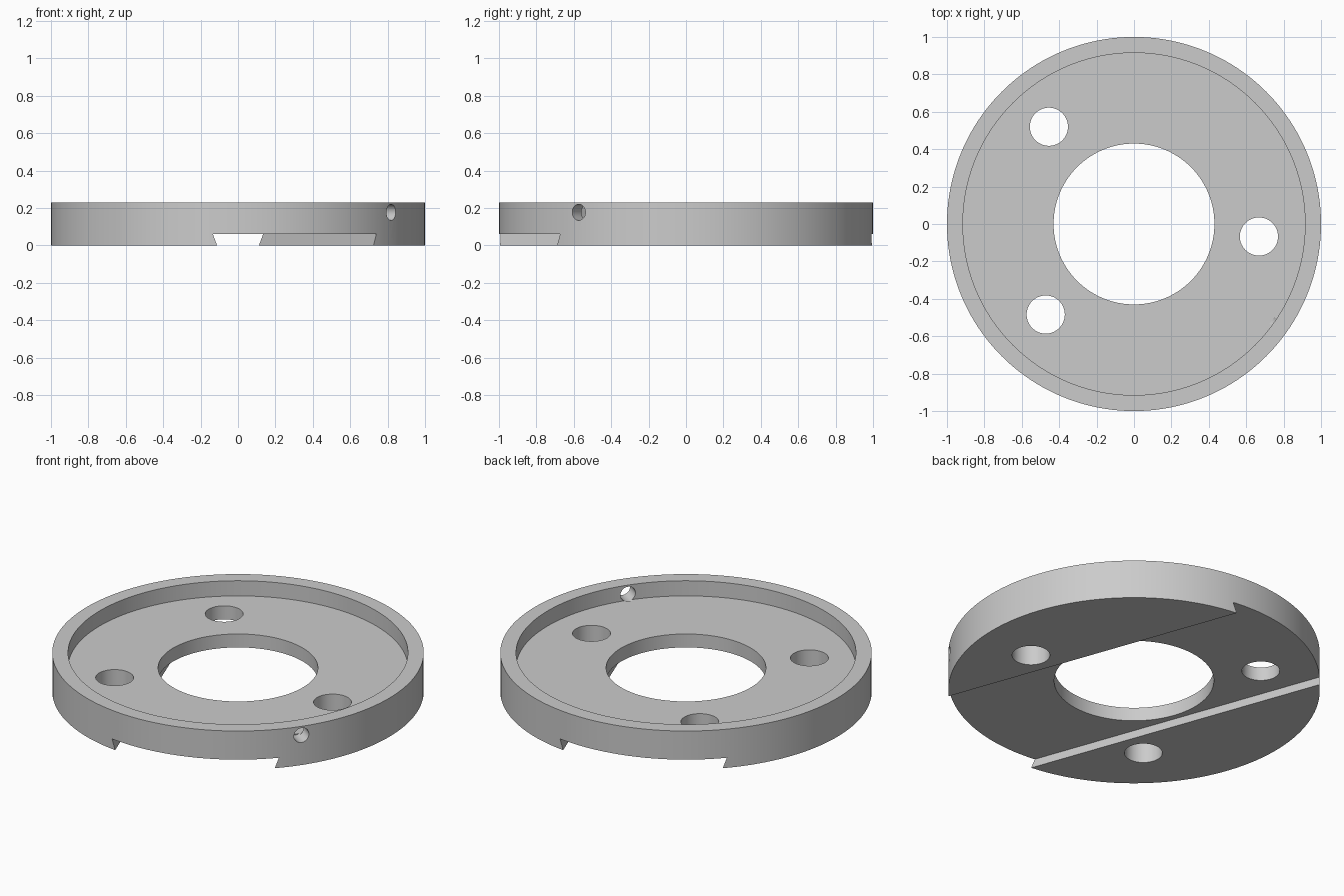
import bpy
import bmesh
from math import radians, sin, cos
from mathutils import Matrix, Vector

HEIGHT = 0.23
FLOOR_Z = 0.14
SEGMENTS = 160

if "Cube" in bpy.data.objects:
    bpy.data.objects.remove(bpy.data.objects["Cube"], do_unlink=True)

grey = bpy.data.materials.new("plain grey")
grey.use_nodes = True
colour = (0.6, 0.6, 0.6, 1)
grey.diffuse_color = colour
grey.node_tree.nodes["Principled BSDF"].inputs["Base Color"].default_value = colour


def add_object(name, bm):
    bmesh.ops.recalc_face_normals(bm, faces=bm.faces)
    mesh = bpy.data.meshes.new(name)
    bm.to_mesh(mesh)
    bm.free()
    obj = bpy.data.objects.new(name, mesh)
    bpy.context.collection.objects.link(obj)
    mesh.materials.append(grey)
    return obj


def cylinder(name, radius, depth, matrix, segments=64):
    bm = bmesh.new()
    bmesh.ops.create_cone(bm, cap_ends=True, segments=segments, radius1=radius,
                          radius2=radius, depth=depth, matrix=matrix)
    return add_object(name, bm)


def prism(name, profile, length, angle):
    """Extrude an x-z profile along y, then turn it about z."""
    bm = bmesh.new()
    face = bm.faces.new([bm.verts.new((x, -length / 2, z)) for x, z in profile])
    extruded = bmesh.ops.extrude_face_region(bm, geom=[face])["geom"]
    verts = [v for v in extruded if isinstance(v, bmesh.types.BMVert)]
    bmesh.ops.translate(bm, verts=verts, vec=(0, length, 0))
    bmesh.ops.rotate(bm, verts=bm.verts, matrix=Matrix.Rotation(angle, 3, "Z"))
    return add_object(name, bm)


# Ring with a raised outer rim, turned from its cross-section
section = [(0.43, 0), (1, 0), (1, HEIGHT), (0.915, HEIGHT),
           (0.915, FLOOR_Z), (0.43, FLOOR_Z)]
bm = bmesh.new()
loops = []
for i in range(SEGMENTS):
    a = radians(360) * i / SEGMENTS
    loops.append([bm.verts.new((r * cos(a), r * sin(a), z)) for r, z in section])
for i, loop in enumerate(loops):
    following = loops[(i + 1) % SEGMENTS]
    for j in range(len(section)):
        k = (j + 1) % len(section)
        bm.faces.new((loop[j], following[j], following[k], loop[k]))
ring = add_object("flange_ring", bm)

# Three mounting holes
cutters = []
for x, y in [(-0.455, 0.52), (0.668, -0.067), (-0.472, -0.484)]:
    cutters.append(cylinder("mounting_hole_cutter", 0.102, 1,
                            Matrix.Translation((x, y, 0.1))))

# Radial set-screw hole through the rim, just grazing the floor
direction = Vector((cos(radians(-35)), sin(radians(-35)), 0))
turn = direction.to_track_quat("Z", "Y").to_matrix().to_4x4()
place = Matrix.Translation(direction * 1.0 + Vector((0, 0, 0.177)))
cutters.append(cylinder("rim_hole_cutter", 0.043, 0.2, place @ turn, 48))

# Dovetail groove across the underside, wider inside than at its mouth
dovetail = [(-0.425, -0.06), (0.425, -0.06), (0.465, 0.06), (-0.465, 0.06)]
cutters.append(prism("dovetail_cutter", dovetail, 3, radians(20)))

# Cut everything out of the ring
bpy.ops.object.select_all(action="DESELECT")
ring.select_set(True)
bpy.context.view_layer.objects.active = ring
for cutter in cutters:
    cutter.hide_render = True
    cut = ring.modifiers.new("cut", "BOOLEAN")
    cut.operation = "DIFFERENCE"
    cut.solver = "EXACT"
    cut.object = cutter
    bpy.ops.object.modifier_apply(modifier=cut.name)
    bpy.data.objects.remove(cutter, do_unlink=True)

bpy.ops.object.shade_smooth_by_angle(angle=radians(30))
